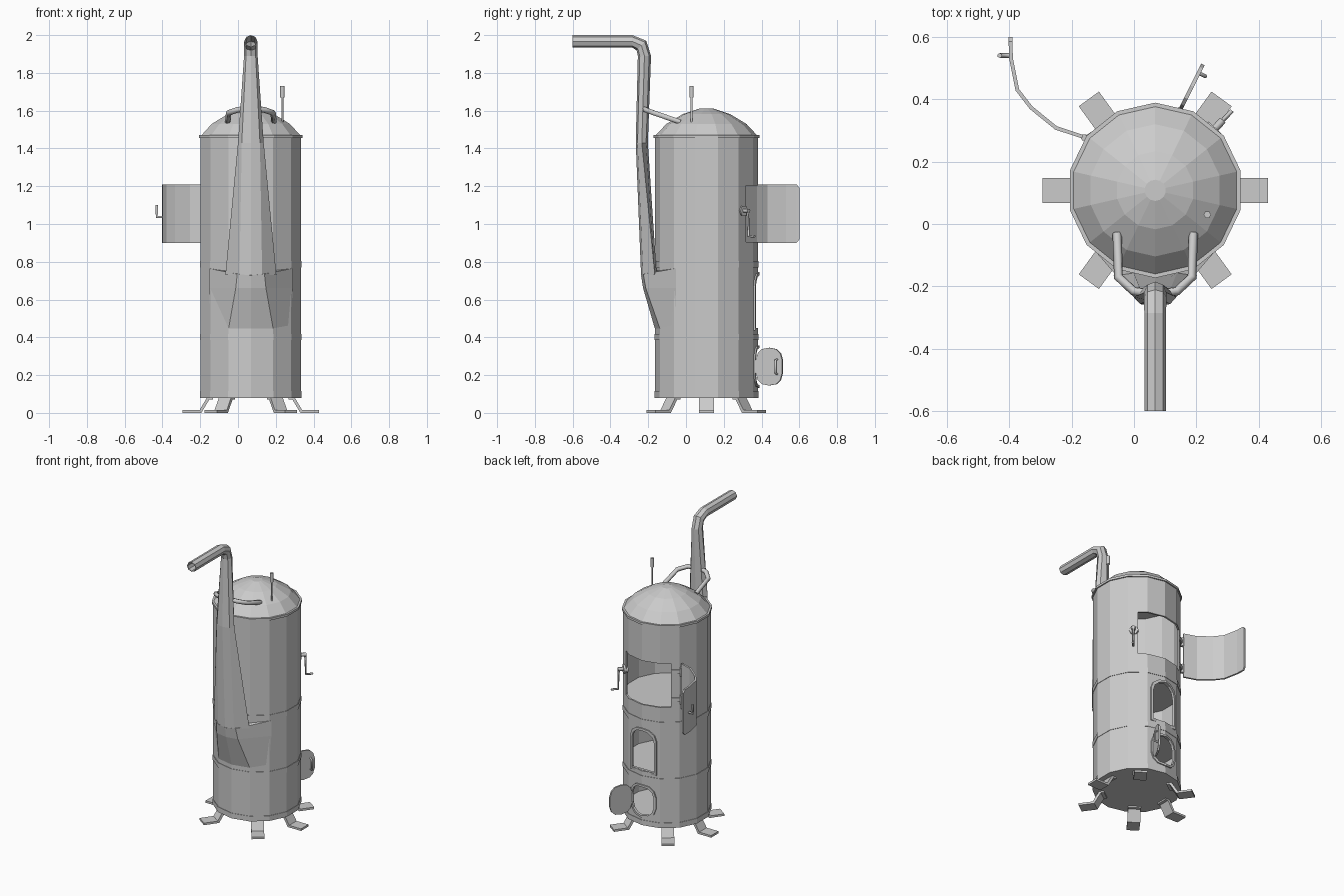
import bpy, bmesh
from math import pi, sin, cos, tan, radians
from mathutils import Vector, Matrix

if "Cube" in bpy.data.objects:
    bpy.data.objects.remove(bpy.data.objects["Cube"])

CX, CY, R, N = 0.068, 0.108, 0.273, 14


def finish(name, bm):
    bmesh.ops.recalc_face_normals(bm, faces=bm.faces)
    me = bpy.data.meshes.new(name)
    bm.to_mesh(me)
    bm.free()
    ob = bpy.data.objects.new(name, me)
    bpy.context.collection.objects.link(ob)
    return ob


def loft(name, rings, closed=True, caps=True):
    bm = bmesh.new()
    vs = [[bm.verts.new(p) for p in r] for r in rings]
    n = len(rings[0])
    for a, b in zip(vs, vs[1:]):
        for i in range(n if closed else n - 1):
            j = (i + 1) % n
            bm.faces.new((a[i], a[j], b[j], b[i]))
    if caps:
        bm.faces.new(vs[0])
        bm.faces.new(vs[-1])
    return finish(name, bm)


def lathe(name, profile):
    rings = []
    for r, z in profile:
        r = max(r, 0.0005)
        rings.append([(CX + r * cos(pi / 2 + 2 * pi * k / N),
                       CY + r * sin(pi / 2 + 2 * pi * k / N), z) for k in range(N)])
    return loft(name, rings)


def prism(name, poly, origin, ax, ay, depth):
    ax, ay = Vector(ax).normalized(), Vector(ay).normalized()
    az = ax.cross(ay) * depth / 2
    o = Vector(origin)
    base = [o + ax * u + ay * v for u, v in poly]
    return loft(name, [[p - az for p in base], [p + az for p in base]])


def tube(name, pts, r):
    cu = bpy.data.curves.new(name, 'CURVE')
    cu.dimensions = '3D'
    cu.bevel_depth, cu.bevel_resolution, cu.use_fill_caps = r, 1, True
    sp = cu.splines.new('POLY')
    sp.points.add(len(pts) - 1)
    for p, c in zip(sp.points, pts):
        p.co = (*c, 1)
    tmp = bpy.data.objects.new(name + "_path", cu)
    bpy.context.collection.objects.link(tmp)
    bpy.context.view_layer.update()
    me = bpy.data.meshes.new_from_object(tmp.evaluated_get(bpy.context.evaluated_depsgraph_get()))
    bpy.data.objects.remove(tmp)
    ob = bpy.data.objects.new(name, me)
    bpy.context.collection.objects.link(ob)
    return ob


def modify(ob, kind, **kw):
    m = ob.modifiers.new(kind.lower(), kind)
    for k, v in kw.items():
        setattr(m, k, v)
    bpy.context.view_layer.objects.active = ob
    bpy.ops.object.modifier_apply(modifier=m.name)


def arch(w, z0, z1, n=6):
    # flat bottom, round top
    h = min(w, 0.075)
    return [(-w, z0), (w, z0)] + [(w * cos(pi * i / n), z1 - h + h * sin(pi * i / n)) for i in range(n + 1)]


def oval(w, z0, z1, n=14):
    # rounded-off rectangle
    f = lambda c: (abs(c) ** 0.75) * (1 if c > 0 else -1)
    zc, h = (z0 + z1) / 2, (z1 - z0) / 2
    return [(w * f(cos(2 * pi * (i + .5) / n)), zc + h * f(sin(2 * pi * (i + .5) / n))) for i in range(n)]


# body shell with a closed bottom
T = 0.012
body = lathe("body", [(0, .08), (R, .08), (R, 1.46), (R - T, 1.46), (R - T, .1), (0, .1)])

# door openings cut in the rear wall
cuts = [[(-.172, .905), (.165, .905), (.165, 1.205), (-.172, 1.205)],
        arch(.085, .45, .73), oval(.085, .145, .345)]
for poly in cuts:
    c = prism("cutter", poly, (CX, CY + .3, 0), (1, 0, 0), (0, 0, 1), .36)
    c.hide_render = True
    modify(body, 'BOOLEAN', object=c, operation='DIFFERENCE', solver='EXACT')
    bpy.data.objects.remove(c)

# inner floors, bands, rim and dome
for nm, z in (("lower_shelf", .43), ("oven_floor", .885)):
    lathe(nm, [(0, z), (R - T, z), (R - T, z + .012), (0, z + .012)])
for nm, a, b in (("bottom_band", .08, .115), ("lower_band", .385, .418), ("upper_band", .77, .805)):
    lathe(nm, [(R - .005, a), (R + .003, a), (R + .003, b), (R - .005, b)])
lathe("top_rim", [(R - .02, 1.455), (R + .008, 1.455), (R + .008, 1.47), (R - .02, 1.47)])
lathe("dome", [(R - .01, 1.46), (R - .005, 1.47), (.212, 1.53), (.125, 1.582), (.034, 1.612), (0, 1.612)])


# raised frames that follow the faceted wall
def frame(name, inner, outer):
    def pt(p, off):
        return (CX + p[0], CY + R - abs(p[0]) * tan(pi / N) + off, p[1])
    loft(name, [[pt(p, -.01) for p in outer], [pt(p, .008) for p in outer],
                [pt(p, .008) for p in inner], [pt(p, -.01) for p in inner]], caps=False)


frame("middle_opening_frame", arch(.084, .452, .729), arch(.098, .435, .745))
frame("lower_opening_frame", oval(.084, .146, .344), oval(.098, .132, .358))

# six bent legs
leg = [(.2, .082), (.232, .082), (.272, .014), (.362, .014), (.362, 0), (.262, 0), (.22, .07), (.2, .07)]
for i, a in enumerate((0, 54, 126, 180, 234, 306)):
    d = Vector((cos(radians(a)), sin(radians(a)), 0))
    prism(f"leg_{i + 1}", leg, (CX, CY, 0), d, (0, 0, 1), .08)


# smoke hood on the front wall
def mirrored(half):
    return [(CX + x, y, z) for x, y, z in half] + [(CX - x, y, z) for x, y, z in half[-2::-1]]


loft("smoke_hood", [mirrored(h) for h in (
    [(.21, -.06, .44), (.119, -.136, .44), (0, -.163, .44)],
    [(.222, -.053, .66), (.08, -.213, .66), (0, -.227, .66)],
    [(.222, -.053, .765), (.072, -.226, .735), (0, -.238, .728)],
    [(.2, -.04, .765), (.1, -.12, .76), (0, -.15, .755)])], closed=False, caps=False)

# tapering chimney that bends forward
half = [(0, -.238), (.06, -.227), (.135, -.165), (.07, -.155), (0, -.155)]
rings = [[(CX + x, y, .73) for x, y in half] + [(CX - x, y, .73) for x, y in half[3:0:-1]]]
for y, z, hx, hd, tilt in ((-.234, 1.43, .068, .032, 0), (-.22, 1.89, .036, .035, 0),
                           (-.236, 1.945, .036, .036, 45), (-.285, 1.967, .035, .033, 90),
                           (-.6, 1.967, .035, .033, 90)):
    t = radians(tilt)
    ring = []
    for k in range(8):
        u, v = hx * sin(pi * k / 4), -hd * cos(pi * k / 4)
        ring.append((CX + u, y + v * cos(t), z + v * sin(t)))
    rings.append(ring)
pipe = loft("chimney", rings, caps=False)
modify(pipe, 'SOLIDIFY', thickness=.005, offset=-1)

# stays from chimney to dome
for nm, s in (("left_stay", -1), ("right_stay", 1)):
    tube(nm, [(CX + s * x, y, z) for x, y, z in
              ((.122, -.03, 1.54), (.118, -.17, 1.588), (.07, -.215, 1.605), (.0, -.225, 1.612))], .015)

# thermometer on the dome
tube("thermometer_stem", [(.235, .03, 1.5), (.235, .03, 1.7)], .006)
tube("thermometer_head", [(.235, .03, 1.67), (.235, .03, 1.73)], .012)

# curved oven door standing open
path = [(-.165, .28), (-.25, .308), (-.33, .373), (-.374, .43), (-.394, .53), (-.396, .585), (-.396, .6)]
inset = [0, 0, 0, 0, 0, 0, .018]
door = loft("oven_door", [[(x, y, .9 + i) for (x, y), i in zip(path, inset)],
                          [(x, y, 1.21 - i) for (x, y), i in zip(path, inset)]], closed=False, caps=False)
modify(door, 'SOLIDIFY', thickness=.012, offset=0)
tube("oven_door_handle", [(-.39, .54, 1.037), (-.43, .54, 1.037), (-.43, .54, 1.1)], .008)
for nm, z in (("oven_hinge_lower", .96), ("oven_hinge_upper", 1.15)):
    tube(nm + "_pin", [(-.16, .277, z - .03), (-.16, .277, z + .03)], .011)
    prism(nm + "_strap", [(0, -.012), (.06, -.012), (.06, .012), (0, .012)], (-.16, .275, z), (.8, .5, 0), (0, 0, 1), .01)

# small ash door standing open
u, n = Vector((.447, .894, 0)), Vector((.894, -.447, 0))
o = Vector((.15, .37, 0))
prism("ash_door", [(a + .08, z) for a, z in oval(.08, .145, .345)], o, u, (0, 0, 1), .012)
h = o + u * .128
tube("ash_door_handle", [h + n * d + Vector((0, 0, z)) for d, z in ((0, .205), (.025, .212), (.025, .278), (0, .285))], .006)
tube("ash_door_hinge", [(.148, .366, .215), (.148, .366, .275)], .01)

# crank on the side wall
d = Vector((cos(radians(46)), sin(radians(46)), 0))
c = Vector((CX, CY, 1.07))
tube("crank_plate", [c + d * .25, c + d * .278], .03)
tube("crank_shaft", [c + d * .26, c + d * .312], .012)
tube("crank_arm", [c + d * .305, c + d * .31 - Vector((0, 0, .135)), c + d * .355 - Vector((0, 0, .135))], .007)
